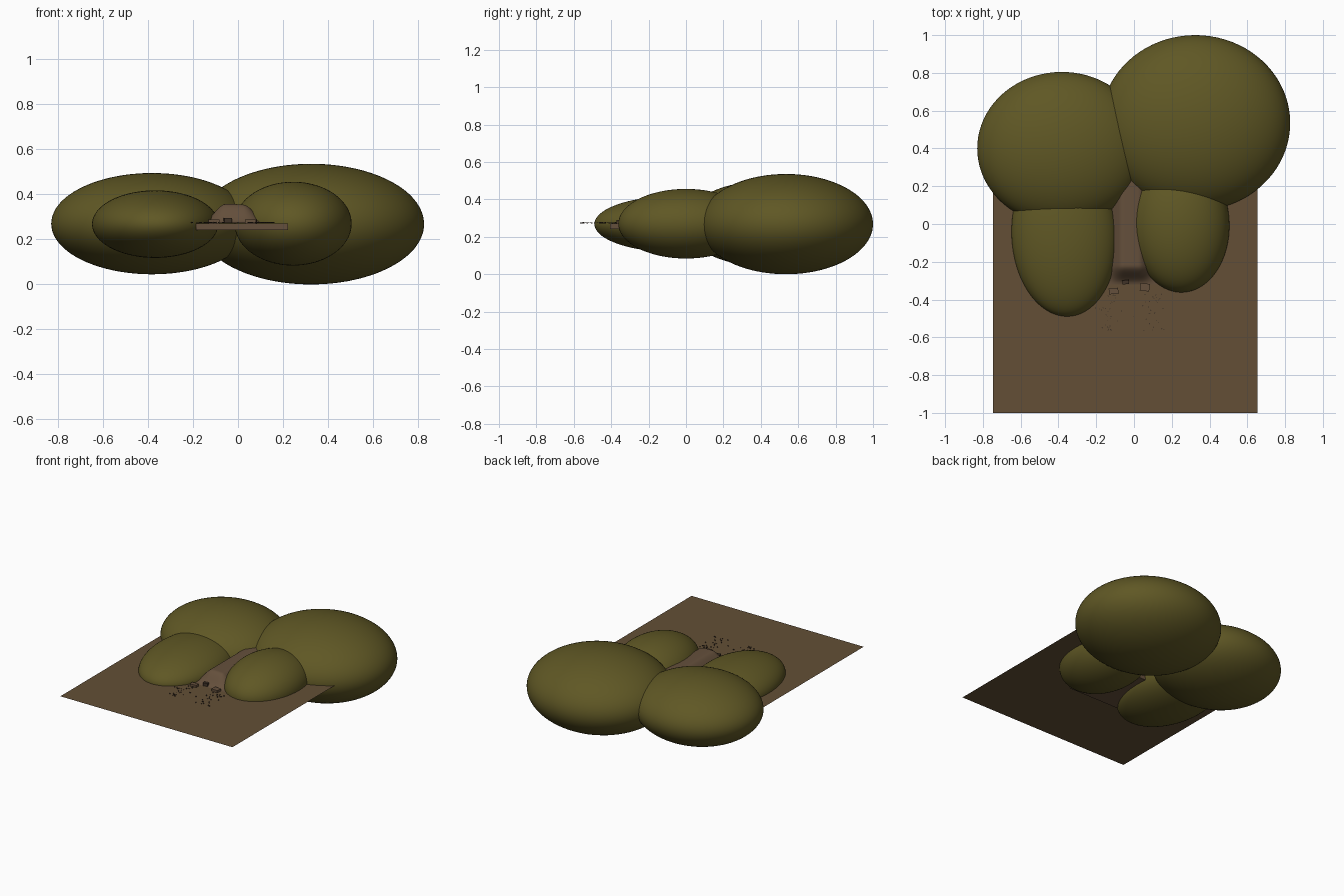
import bpy, bmesh, math, random
from mathutils import Matrix, Vector

cube = bpy.data.objects.get("Cube")
if cube:
    bpy.data.objects.remove(cube, do_unlink=True)

random.seed(4)
GROUND = 0.272


def material(name, rgb):
    mat = bpy.data.materials.new(name)
    mat.use_nodes = True
    mat.diffuse_color = (*rgb, 1)
    mat.node_tree.nodes["Principled BSDF"].inputs["Base Color"].default_value = (*rgb, 1)
    return mat


olive = material("olive foliage", (0.115, 0.096, 0.018))
earth = material("brown earth", (0.125, 0.078, 0.037))
clay = material("light clay", (0.13, 0.08, 0.045))
dark = material("dark stone", (0.05, 0.032, 0.02))


def finish(name, bm, mat, smooth=False):
    mesh = bpy.data.meshes.new(name)
    bm.to_mesh(mesh)
    bm.free()
    mesh.materials.append(mat)
    for poly in mesh.polygons:
        poly.use_smooth = smooth
    obj = bpy.data.objects.new(name, mesh)
    bpy.context.collection.objects.link(obj)
    return obj


def bush(name, centre, radii, turn=0):
    bm = bmesh.new()
    bmesh.ops.create_icosphere(bm, subdivisions=5, radius=1)
    obj = finish(name, bm, olive, True)
    obj.scale = radii
    obj.location = centre
    obj.rotation_euler.z = math.radians(turn)


def box(name, centre, size, mat, turn=0):
    bm = bmesh.new()
    bmesh.ops.create_cube(bm, size=1, matrix=Matrix.Diagonal((*size, 1)))
    obj = finish(name, bm, mat)
    obj.location = centre
    obj.rotation_euler.z = math.radians(turn)


# Four overlapping rounded bushes
bush("back_left_bush", (0.325, 0.535, 0.268), (0.502, 0.465, 0.268))
bush("back_right_bush", (-0.382, 0.4, 0.27), (0.448, 0.405, 0.225))
bush("front_right_bush", (-0.368, -0.06, 0.268), (0.28, 0.43, 0.15), 3)
bush("front_left_bush", (0.245, 0.0, 0.27), (0.26, 0.362, 0.186), 2)

# Thin ground sheet
bm = bmesh.new()
corners = [(-0.747, -1), (0.655, -1), (0.655, 0.4), (-0.747, 0.4)]
bm.faces.new([bm.verts.new((x, y, GROUND)) for x, y in corners])
finish("ground_sheet", bm, earth)

# Doorstep slab set just under the sheet
box("doorstep_slab", (0.018, -0.2, 0.256), (0.41, 0.41, 0.03), clay)


# Flat-topped mound with flared sides between the front bushes
def ease(t):
    t = max(0, min(1, t))
    return t * t * (3 - 2 * t)


bm = bmesh.new()
bmesh.ops.create_grid(bm, x_segments=40, y_segments=60, size=1)
for v in bm.verts:
    x, y = -0.015 + v.co.x * 0.15, -0.03 + v.co.y * 0.29
    side = ease((0.15 - abs(x + 0.015)) / 0.11)
    front = ease((y + 0.32) / 0.1)
    crown = 0.074 + 0.01 * math.cos((x + 0.04) * 12)
    v.co = Vector((x, y, GROUND + 0.001 + crown * side * front))
finish("earth_mound", bm, clay, True)

# Small stones in front of the mound
box("right_stone", (-0.108, -0.355, 0.28), (0.05, 0.032, 0.018), clay, 4)
box("left_stone", (0.057, -0.335, 0.28), (0.05, 0.04, 0.018), clay, -6)
box("middle_stone", (-0.045, -0.308, 0.285), (0.034, 0.022, 0.022), dark, 8)

# Scattered grit in two loose patches
bm = bmesh.new()
for centre_x in (-0.14, 0.1):
    for i in range(32):
        spot = (random.gauss(centre_x, 0.04), random.uniform(-0.57, -0.37), GROUND + 0.003)
        spin = Matrix.Rotation(random.uniform(0, math.pi), 4, "Z")
        size = random.uniform(0.003, 0.006)
        bmesh.ops.create_cube(bm, size=size, matrix=Matrix.Translation(spot) @ spin)
finish("scattered_grit", bm, dark)
